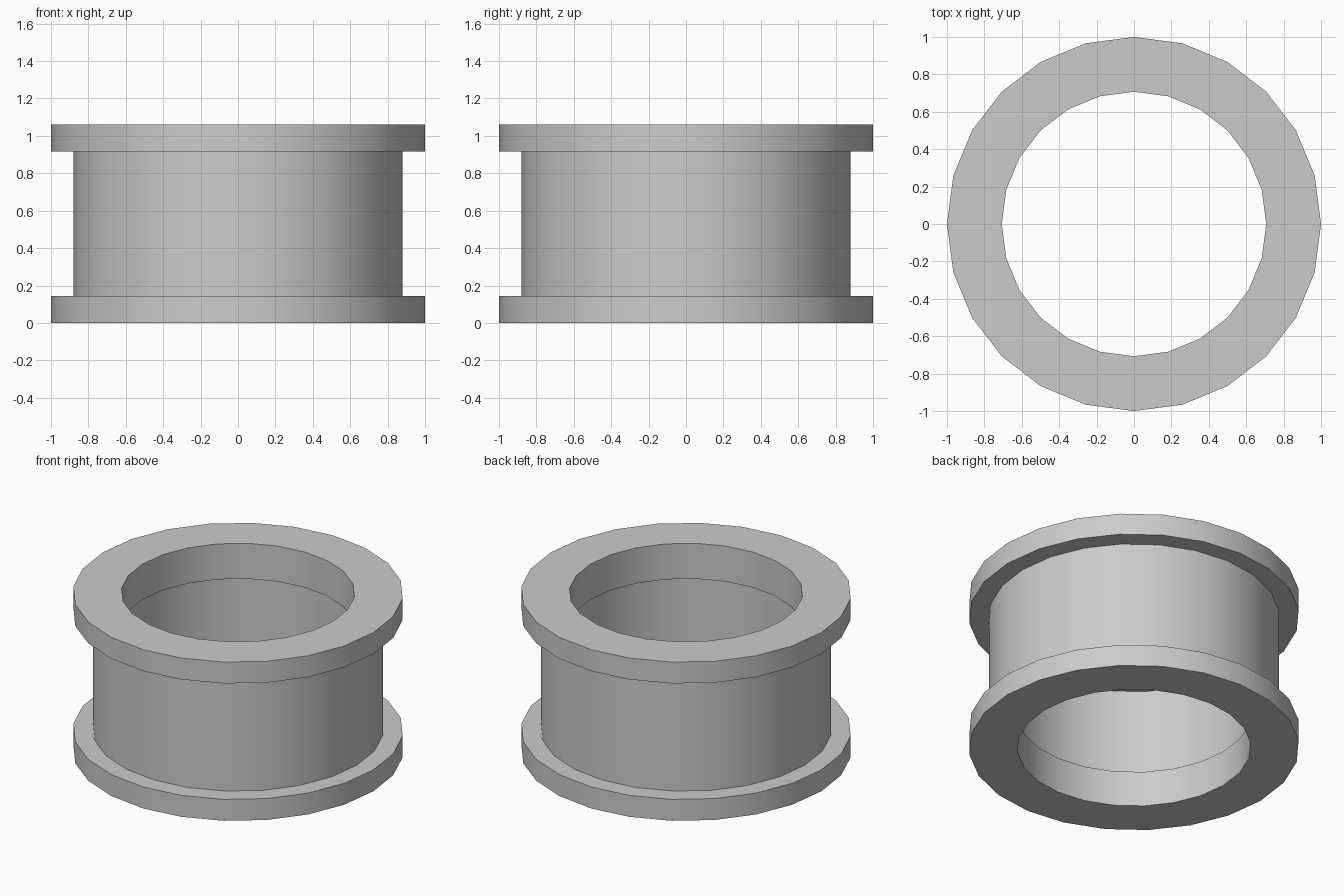
import bpy, bmesh, math

cube = bpy.data.objects.get("Cube")
if cube:
    bpy.data.objects.remove(cube, do_unlink=True)

SIDES = 24
HEIGHT, FLANGE, LIP = 1.06, 0.143, 0.237
OUTER, WALL, BORE, RECESS = 1.0, 0.88, 0.707, 0.75

# Plain grey material
grey = bpy.data.materials.new("plain_grey")
grey.use_nodes = True
colour = (0.6, 0.6, 0.6, 1)
grey.diffuse_color = colour
grey.node_tree.nodes["Principled BSDF"].inputs["Base Color"].default_value = colour

# Lower half of the section from inside to outside, then mirrored in height
half = [(RECESS, LIP), (BORE, LIP), (BORE, 0), (OUTER, 0), (OUTER, FLANGE), (WALL, FLANGE)]
profile = half + [(r, HEIGHT - z) for r, z in reversed(half)]

# Flanged ring: closed section swept round the vertical axis
bm = bmesh.new()
rings = []
for i in range(SIDES):
    a = math.tau * i / SIDES
    rings.append([bm.verts.new((r * math.cos(a), r * math.sin(a), z)) for r, z in profile])
for i in range(SIDES):
    here, there = rings[i], rings[(i + 1) % SIDES]
    for j in range(len(profile)):
        k = (j + 1) % len(profile)
        bm.faces.new((here[j], there[j], there[k], here[k]))
bmesh.ops.recalc_face_normals(bm, faces=bm.faces)

mesh = bpy.data.meshes.new("flanged_ring")
bm.to_mesh(mesh)
bm.free()
mesh.materials.append(grey)
ring = bpy.data.objects.new("flanged_ring", mesh)
bpy.context.collection.objects.link(ring)

# Smooth round walls with crisp rims
bpy.ops.object.select_all(action='DESELECT')
ring.select_set(True)
bpy.context.view_layer.objects.active = ring
bpy.ops.object.shade_smooth_by_angle(angle=math.radians(30))
